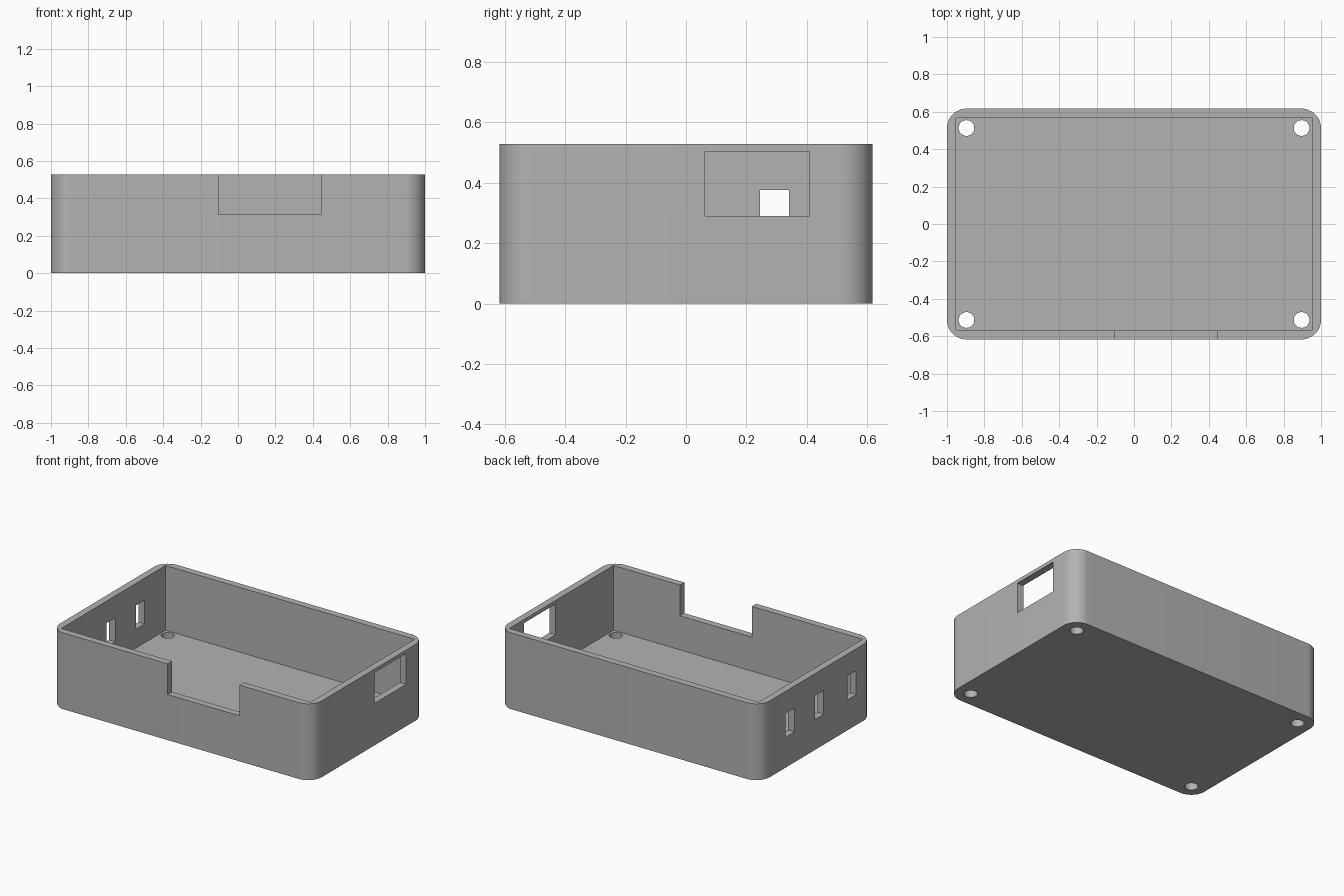
import bpy
import bmesh
import math
from mathutils import Matrix, Vector

if "Cube" in bpy.data.objects:
    bpy.data.objects.remove(bpy.data.objects["Cube"], do_unlink=True)

# Overall sizes
HALF_X, HALF_Y, HEIGHT = 1.0, 0.617, 0.527
WALL, FLOOR, CORNER = 0.048, 0.08, 0.105
HOLE_X, HOLE_Y, HOLE_R = 0.896, 0.513, 0.042

grey = bpy.data.materials.new("plain grey")
grey.use_nodes = True
colour = (0.45, 0.45, 0.45, 1)
grey.diffuse_color = colour
grey.node_tree.nodes["Principled BSDF"].inputs["Base Color"].default_value = colour


def make_object(name, bm):
    mesh = bpy.data.meshes.new(name)
    bm.to_mesh(mesh)
    bm.free()
    obj = bpy.data.objects.new(name, mesh)
    bpy.context.collection.objects.link(obj)
    mesh.materials.append(grey)
    return obj


def box(name, low, high, radius=0):
    """Box between two corners, with optional rounded upright edges."""
    low, high = Vector(low), Vector(high)
    bm = bmesh.new()
    place = Matrix.Translation((low + high) / 2) @ Matrix.Diagonal((*(high - low), 1))
    bmesh.ops.create_cube(bm, size=1, matrix=place)
    if radius:
        upright = [e for e in bm.edges
                   if abs(e.verts[0].co.z - e.verts[1].co.z) > HEIGHT / 2]
        bmesh.ops.bevel(bm, geom=upright, offset=radius, segments=12,
                        profile=0.5, affect='EDGES')
    return make_object(name, bm)


def screw_hole(x, y):
    bm = bmesh.new()
    bmesh.ops.create_cone(bm, cap_ends=True, segments=40, radius1=HOLE_R,
                          radius2=HOLE_R, depth=0.4,
                          matrix=Matrix.Translation((x, y, 0)))
    return make_object("screw_hole_cutter", bm)


# Rounded enclosure block
case = box("enclosure_tray", (-HALF_X, -HALF_Y, 0), (HALF_X, HALF_Y, HEIGHT), CORNER)

# Square-cornered cavity
inner_x, inner_y = HALF_X - WALL, HALF_Y - WALL
cutters = [box("cavity_cutter", (-inner_x, -inner_y, FLOOR), (inner_x, inner_y, 1))]

# Open notch in the front wall
cutters.append(box("notch_cutter", (-0.105, -0.8, 0.315), (0.445, -0.5, 1)))

# Closed window in the +x wall
cutters.append(box("window_cutter", (0.85, 0.063, 0.29), (1.2, 0.408, 0.502)))

# Row of three slots in the -x wall
for y in (-0.382, -0.027, 0.293):
    cutters.append(box("slot_cutter", (-1.2, y - 0.048, 0.21), (-0.85, y + 0.048, 0.375)))

# Screw holes through the floor corners
for sx in (-1, 1):
    for sy in (-1, 1):
        cutters.append(screw_hole(sx * HOLE_X, sy * HOLE_Y))

# Cut every opening, then discard the cutters
bpy.context.view_layer.objects.active = case
for cutter in cutters:
    cutter.hide_render = True
    cut = case.modifiers.new("cut", 'BOOLEAN')
    cut.operation = 'DIFFERENCE'
    cut.solver = 'EXACT'
    cut.object = cutter
    bpy.ops.object.modifier_apply(modifier=cut.name)
    bpy.data.objects.remove(cutter, do_unlink=True)

# Smooth rounded corners, crisp edges
bpy.ops.object.select_all(action='DESELECT')
case.select_set(True)
bpy.ops.object.shade_smooth_by_angle(angle=math.radians(30))
